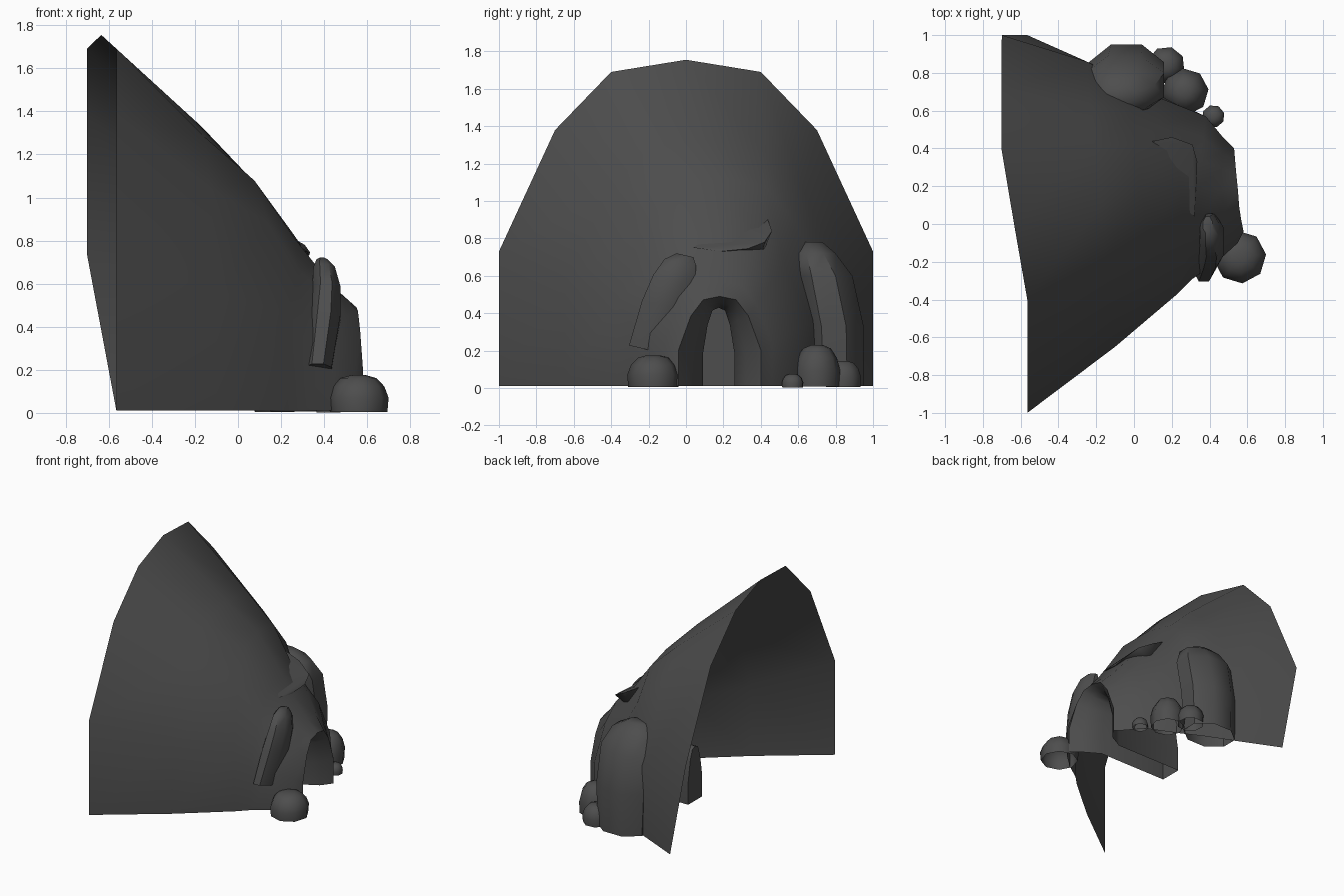
import bpy, bmesh, math
from mathutils import Vector

if "Cube" in bpy.data.objects:
    bpy.data.objects.remove(bpy.data.objects["Cube"])

STONE = bpy.data.materials.new("dark_stone")
STONE.diffuse_color = (.075, .075, .075, 1)
STONE.use_nodes = True
STONE.node_tree.nodes["Principled BSDF"].inputs["Base Color"].default_value = STONE.diffuse_color


def finish(name, bm, angle=40):
    bmesh.ops.recalc_face_normals(bm, faces=bm.faces)
    me = bpy.data.meshes.new(name)
    bm.to_mesh(me)
    bm.free()
    me.materials.append(STONE)
    ob = bpy.data.objects.new(name, me)
    bpy.context.collection.objects.link(ob)
    bpy.ops.object.select_all(action='DESELECT')
    ob.select_set(True)
    bpy.context.view_layer.objects.active = ob
    bpy.ops.object.shade_smooth_by_angle(angle=math.radians(angle))
    return ob


def loft(name, rings, closed, cap_start=False, cap_end=False, angle=40):
    bm = bmesh.new()
    rows = [[bm.verts.new(p) for p in r] for r in rings]
    n = len(rows[0])
    for a, b in zip(rows, rows[1:]):
        for i in range(n if closed else n - 1):
            j = (i + 1) % n
            bm.faces.new((a[i], a[j], b[j], b[i]))
    if cap_start:
        bm.faces.new(rows[0])
    if cap_end:
        bm.faces.new(rows[-1])
    return finish(name, bm, angle)


# Hillside shell: arch rings shrinking from the open back rim to the doorway, then the tunnel
ARCH = [(-1, 0), (-1, .416), (-.7, .786), (-.4, .963), (0, 1),
        (.4, .963), (.7, .786), (1, .416), (1, 0)]
# y left, y right, top z, x at left foot, x at top, x at right foot
RINGS = [
    (-1, 1, 1.755, -.565, -.635, -.70),
    (-.65, .86, 1.33, -.10, -.17, -.25),
    (-.37, .76, 1.12, .23, .03, -.02),
    (-.29, .67, .84, .31, .25, .16),
    (-.20, .57, .72, .44, .33, .38),
    (-.10, .46, .57, .55, .46, .47),
    (-.04, .40, .49, .58, .55, .53),
    (.02, .32, .46, .50, .49, .47),
    (.09, .26, .43, .38, .38, .36),
    (.09, .26, .43, -.20, -.20, -.20)]
rings = []
for yl, yr, top, xl, xt, xr in RINGS:
    ring = []
    for i, (ny, nz) in enumerate(ARCH):
        t = abs(ny) ** (1.6 if i < 4 else .9)
        x = xt + ((xl if i < 4 else xr) - xt) * t
        ring.append(Vector((x, (yl + yr) / 2 + ny * (yr - yl) / 2, nz * top + .012 * (nz == 0))))
    rings.append(ring)
# flat left half of the back rim
for i in (2, 3):
    rings[0][i].x = -.565
for i in (5, 6):
    rings[0][i].x = -.702
rings[0][8].x = -.565
# hollow beside the tall boulder
rings[3][6].x -= .05
rings[3][7].x -= .03
rings[2][7].x -= .04
loft("cave_hillside", rings, False, cap_end=True, angle=60)


# Tall boulders made from stacked eight-sided sections: z, centre x, centre y, radius x, radius y
def boulder(name, sections, tilt=0.0):
    out = []
    for z, cx, cy, rx, ry in sections:
        ring = []
        for k in range(8):
            a = math.tau * (k + .5) / 8
            ring.append((cx + rx * math.cos(a) * 1.08, cy + ry * math.sin(a) * 1.08,
                         z - tilt * ry * math.sin(a)))
        out.append(ring)
    loft(name, out, True, cap_end=True, cap_start=tilt > 0, angle=45)


boulder("tall_boulder", [
    (.01, -.04, .80, .19, .15), (.33, -.04, .79, .20, .16), (.60, -.05, .735, .21, .155),
    (.72, -.06, .69, .17, .11), (.78, -.07, .68, .07, .05)])
boulder("leaning_slab", [
    (.20, .37, -.185, .065, .12), (.44, .40, -.115, .075, .12), (.58, .41, -.065, .065, .11),
    (.67, .40, -.03, .05, .085), (.71, .39, -.005, .025, .045)], tilt=.25)


# Small round rocks: domes standing on the ground
def rock(name, x, y, r, height, spin):
    out = []
    for k, h in [(.96, .03), (1, .4), (.86, .7), (.6, .92), (.25, 1)]:
        out.append([(x + r * k * math.cos(math.tau * i / 8 + spin),
                     y + r * k * math.sin(math.tau * i / 8 + spin), h * height) for i in range(8)])
    loft(name, out, True, cap_end=True, angle=50)


for i, r in enumerate([(.56, -.175, .14, .175, .1), (.27, .70, .125, .23, .1),
                       (.17, .84, .1, .145, .5), (.42, .57, .06, .075, .3)]):
    rock(f"round_rock_{i + 1}", *r)

# Brow ledge jutting over the doorway
bm = bmesh.new()
for p in [(.33, .18, .73), (.335, .33, .745), (.31, .42, .78), (.20, .46, .84),
          (.06, .43, .92), (.05, .25, .93), (.32, .04, .75), (.15, .25, .74),
          (.20, .41, .72)]:
    bm.verts.new(p)
bmesh.ops.convex_hull(bm, input=bm.verts)
bmesh.ops.delete(bm, geom=[v for v in bm.verts if not v.link_faces], context='VERTS')
finish("brow_ledge", bm, 50)
